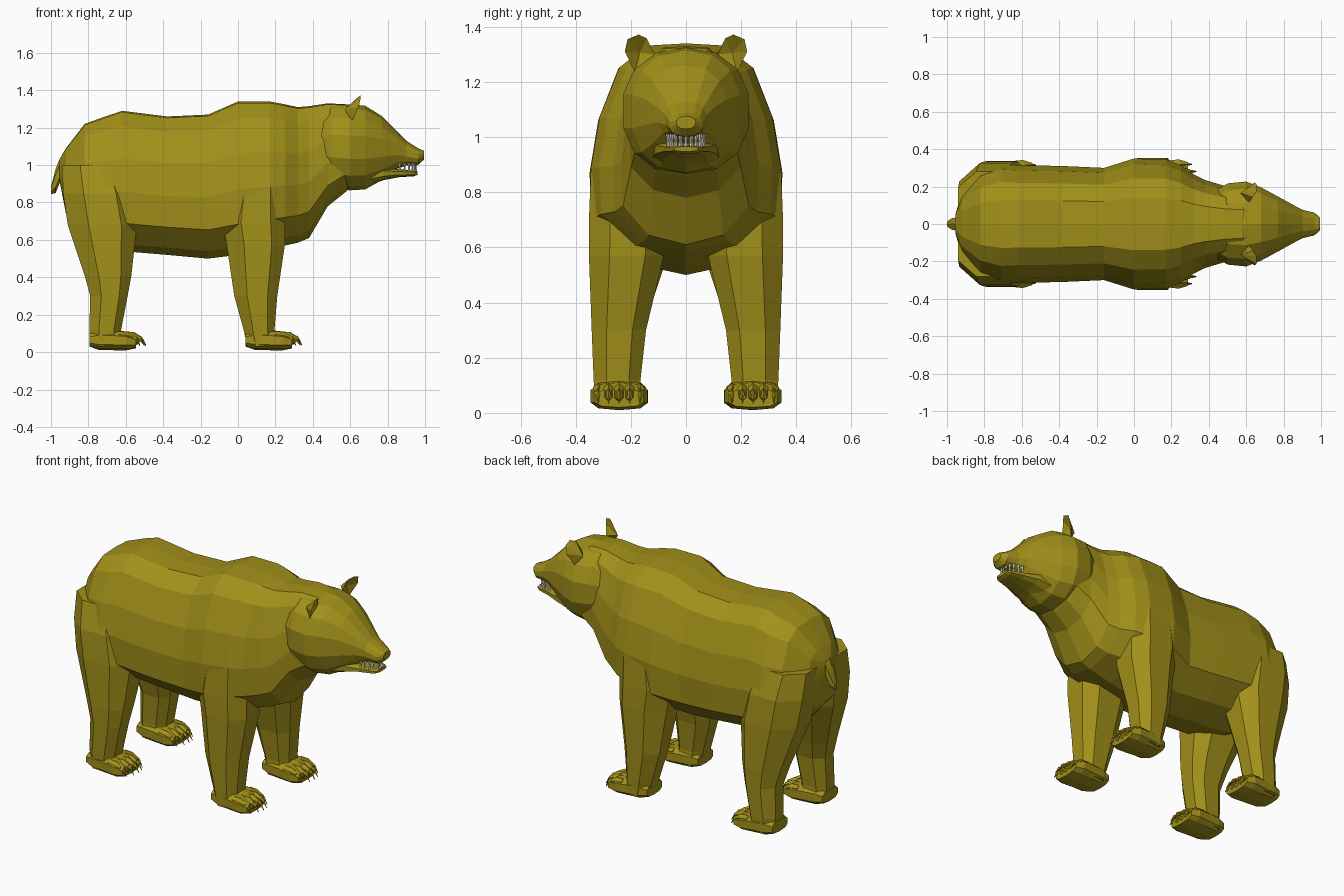
import bpy, bmesh, math
from mathutils import Vector

if "Cube" in bpy.data.objects:
    bpy.data.objects.remove(bpy.data.objects["Cube"])


def material(name, color):
    m = bpy.data.materials.new(name)
    m.diffuse_color = color
    m.use_nodes = True
    m.node_tree.nodes["Principled BSDF"].inputs["Base Color"].default_value = m.diffuse_color
    return m


FUR = material("olive fur", (0.36, 0.28, 0.01, 1))
WHITE = material("tooth white", (0.8, 0.8, 0.75, 1))


def finish(name, bm, mat):
    bmesh.ops.recalc_face_normals(bm, faces=bm.faces)
    me = bpy.data.meshes.new(name)
    bm.to_mesh(me)
    bm.free()
    me.materials.append(mat)
    ob = bpy.data.objects.new(name, me)
    bpy.context.collection.objects.link(ob)
    return ob


def skin(bm, rings):
    """Bridge equal rings of points and cap both ends."""
    vr = [[bm.verts.new(p) for p in ring] for ring in rings]
    n = len(vr[0])
    for a, b in zip(vr, vr[1:]):
        for i in range(n):
            j = (i + 1) % n
            bm.faces.new((a[i], a[j], b[j], b[i]))
    bm.faces.new(vr[0])
    bm.faces.new(vr[-1])


def oval(n, power=2.0):
    """Unit superellipse, u and v in -1..1."""
    pts = []
    for i in range(n):
        a = 2 * math.pi * i / n + math.pi / 2
        c, s = math.cos(a), math.sin(a)
        pts.append((math.copysign(abs(c) ** (2 / power), c),
                    math.copysign(abs(s) ** (2 / power), s)))
    return pts


def along_x(profile, sections, yc=0.0):
    """Sections: x, z bottom, z top, half width."""
    return [[Vector((x, yc + u * w, (b + t) / 2 + v * (t - b) / 2)) for u, v in profile]
            for x, b, t, w in sections]


def loft_x(name, profile, sections, mat=FUR):
    bm = bmesh.new()
    skin(bm, along_x(profile, sections))
    return finish(name, bm, mat)


# Torso, chest and neck
half = [(0, 1), (.4, .98), (.7, .78), (.91, .32), (1, -.15), (.97, -.6), (.58, -.9), (0, -1)]
torso_profile = half + [(-u, v) for u, v in half[-2:0:-1]]
loft_x("torso", torso_profile, [
    (-.955, .92, 1.03, .05), (-.92, .74, 1.09, .17), (-.82, .62, 1.22, .28),
    (-.71, .56, 1.26, .32), (-.62, .54, 1.29, .315), (-.38, .52, 1.26, .31),
    (-.16, .50, 1.27, .30), (0, .52, 1.34, .35), (.17, .55, 1.34, .345),
    (.25, .57, 1.325, .315), (.32, .585, 1.31, .265), (.38, .61, 1.315, .235),
    (.48, .78, 1.33, .205), (.58, .86, 1.325, .19), (.66, .95, 1.28, .12)])

# Head with muzzle, and the lower jaw
loft_x("head", oval(14, 2.3), [
    (.44, .93, 1.28, .185), (.50, .88, 1.325, .222), (.60, .865, 1.325, .232),
    (.68, .87, 1.317, .20), (.77, .92, 1.262, .15), (.85, .98, 1.18, .105),
    (.90, .997, 1.13, .078), (.965, 1.002, 1.088, .062), (.995, 1.03, 1.076, .035)])
loft_x("lower_jaw", oval(10, 2.6), [
    (.66, .88, 1.0, .13), (.78, .92, .99, .115), (.86, .935, .978, .085),
    (.94, .94, .97, .06), (.96, .948, .966, .045)])

# Teeth, upper and lower rows following the muzzle
bm = bmesh.new()
for i in range(11):
    a = math.radians(-90 + 18 * i)
    x, y = .865 + .085 * math.cos(a), .064 * math.sin(a)
    for z0, z1 in ((1.012, .983), (.96, .988)):
        rings = [[Vector((x + r * dx, y + r * dy, z)) for dx, dy in oval(4)]
                 for z, r in ((z0, .009), (z1, .004))]
        skin(bm, rings)
finish("teeth", bm, WHITE)

# Tail
loft_x("tail", oval(6), [(-.93, .98, 1.05, .035), (-.955, .90, 1.03, .04),
                         (-.975, .85, .98, .035), (-1.0, .845, .885, .015)])

# Ears: rim with a hollow front and a rounded back
rim = [(.60, .185, 1.235), (.605, .115, 1.30), (.625, .142, 1.358), (.645, .172, 1.372),
       (.645, .212, 1.355), (.635, .222, 1.31)]
for side, label in ((1, "left"), (-1, "right")):
    bm = bmesh.new()
    vs = [bm.verts.new((x + .01, y * side, z)) for x, y, z in rim]
    for tip in ((.605, .168, 1.305), (.57, .165, 1.295)):
        t = bm.verts.new((tip[0], tip[1] * side, tip[2]))
        for i in range(6):
            bm.faces.new((vs[i], vs[(i + 1) % 6], t))
    finish(label + "_ear", bm, FUR)

# Legs: chamfered box sections stacked in z (z, x0, x1, y0, y1)
front = [(.03, .05, .20, .16, .33), (.12, .03, .195, .165, .335), (.30, -.02, .21, .145, .342),
         (.57, -.06, .25, .08, .352), (.70, -.085, .25, .07, .352),
         (.88, -.05, .24, .10, .345), (1.06, .0, .20, .12, .30)]
hind = [(.03, -.79, -.63, .16, .325), (.12, -.795, -.625, .165, .33), (.30, -.79, -.59, .15, .335),
        (.41, -.82, -.57, .12, .338), (.68, -.91, -.54, .03, .335),
        (.85, -.935, -.57, .0, .325), (1.0, -.94, -.62, .0, .28)]
box = [(1, .45), (.55, 1), (-.4, 1), (-1, .4), (-1, -.5), (-.5, -1), (.55, -1), (1, -.5)]


def leg(name, sections, side):
    bm = bmesh.new()
    skin(bm, [[Vector(((x0 + x1) / 2 + u * (x1 - x0) / 2,
                       side * ((y0 + y1) / 2 + v * (y1 - y0) / 2), z)) for u, v in box]
              for z, x0, x1, y0, y1 in sections])
    finish(name, bm, FUR)


def paw(name, x, yc):
    # Sole and instep
    bm = bmesh.new()
    skin(bm, along_x(oval(10, 3), [
        (x, .03, .10, .075), (x + .05, .012, .12, .09), (x + .13, .01, .118, .098),
        (x + .20, .01, .11, .106), (x + .25, .02, .085, .09)], yc))
    for i in range(5):
        # Toe
        d = i - 2
        y, tx = yc + d * .038, x + .238 - .008 * d * d
        skin(bm, along_x(oval(6), [(tx - .05, .05, .11, .019), (tx, .035, .108, .022),
                                   (tx + .03, .045, .09, .013)], y))
        # Curved claw
        skin(bm, along_x(oval(4), [(tx + .01, .07, .1, .008), (tx + .045, .055, .082, .007),
                                   (tx + .065, .032, .04, .002)], y))
    finish(name, bm, FUR)


for side, label in ((1, "left"), (-1, "right")):
    leg(label + "_front_leg", front, side)
    leg(label + "_hind_leg", hind, side)
    paw(label + "_front_paw", .04, side * .243)
    paw(label + "_hind_paw", -.795, side * .24)
